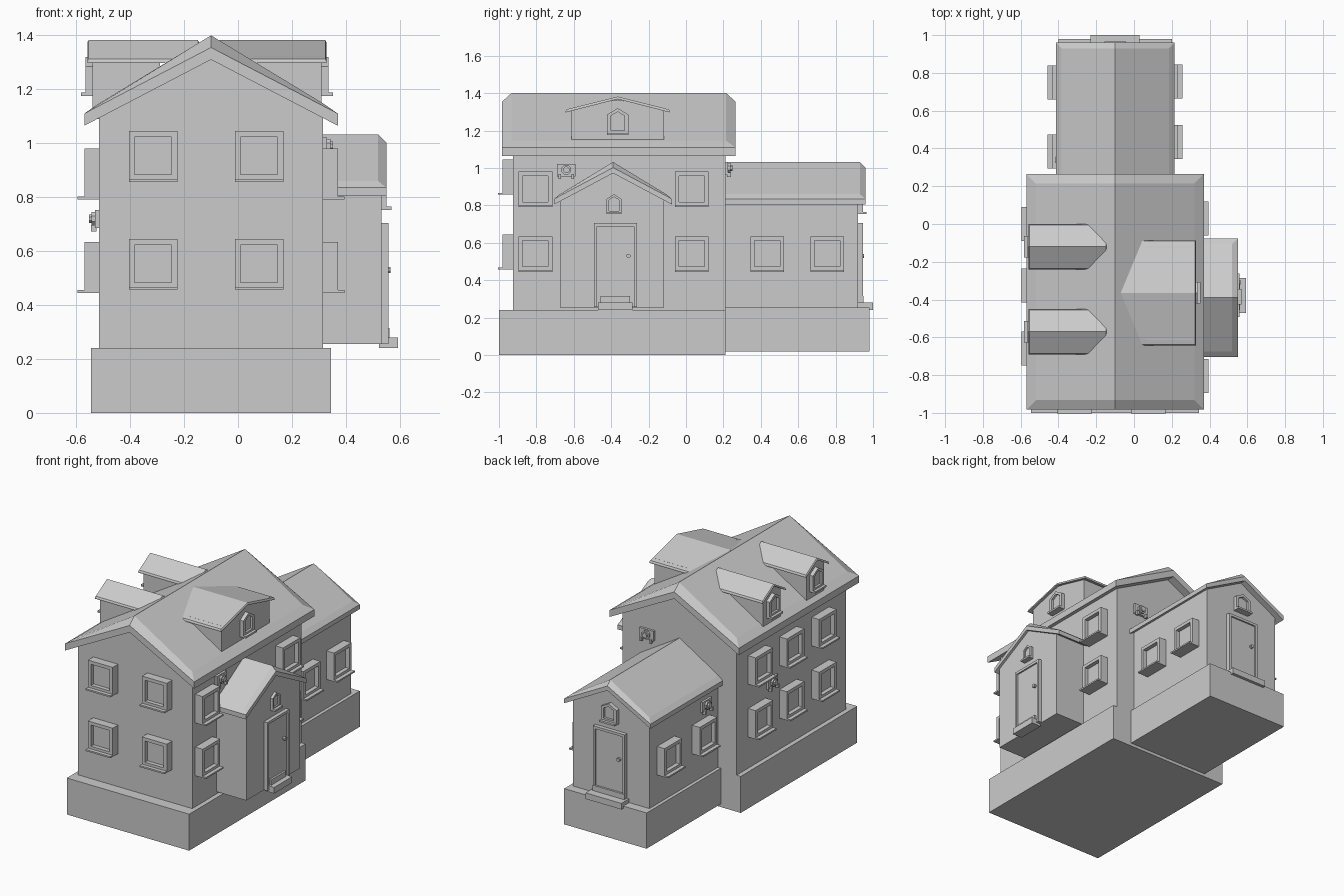
import bpy, bmesh, math
from mathutils import Matrix

if "Cube" in bpy.data.objects:
    bpy.data.objects.remove(bpy.data.objects["Cube"])

# Local frame of every part: u = across, d = outward from the wall, z = up.
FRONT, RIGHT, BACK, LEFT = 0, 90, 180, -90


def finish(name, bm, at, face):
    bmesh.ops.recalc_face_normals(bm, faces=bm.faces[:])
    me = bpy.data.meshes.new(name)
    bm.to_mesh(me)
    bm.free()
    ob = bpy.data.objects.new(name, me)
    ob.matrix_world = Matrix.Translation((at[0], at[1], 0)) @ Matrix.Rotation(math.radians(face), 4, 'Z')
    bpy.context.collection.objects.link(ob)


def prism(bm, pts, d0, d1):
    a = [bm.verts.new((u, -d0, z)) for u, z in pts]
    b = [bm.verts.new((u, -d1, z)) for u, z in pts]
    bm.faces.new(a)
    bm.faces.new(b)
    n = len(pts)
    for i in range(n):
        j = (i + 1) % n
        bm.faces.new((a[i], a[j], b[j], b[i]))


def ring(bm, outer, inner, d0, d1):
    loops = [[bm.verts.new((u, -d, z)) for u, z in pts]
             for pts, d in ((outer, d0), (outer, d1), (inner, d1), (inner, d0))]
    n = len(outer)
    for k in range(4):
        p, q = loops[k], loops[(k + 1) % 4]
        for i in range(n):
            j = (i + 1) % n
            bm.faces.new((p[i], p[j], q[j], q[i]))


def rect(hw, z0, z1, c=0):
    return [(c - hw, z0), (c + hw, z0), (c + hw, z1), (c - hw, z1)]


def gable(hw, z0, z1, peak):
    return [(-hw, z0), (hw, z0), (hw, z1), (0, peak), (-hw, z1)]


def disc(r, z, n=8, c=0):
    return [(c + r * math.cos(2 * math.pi * (i + .5) / n), z + r * math.sin(2 * math.pi * (i + .5) / n))
            for i in range(n)]


def solid(name, pts, d0, d1, at, face):
    bm = bmesh.new()
    prism(bm, pts, d0, d1)
    finish(name, bm, at, face)


def roof(name, at, face, d0, d1, hw, low, high, t, inset, top_eave):
    """Pitched slab: soffit, fascia of height t, then a chamfer up to the inset top."""
    bm = bmesh.new()
    layers = []
    for w, ze, zr, ins in ((hw, low, high - 2 * t, 0), (hw, low + t, high - t, 0),
                           (hw - inset, top_eave, high, inset)):
        a, b = d0 + ins, d1 - ins
        layers.append([bm.verts.new((u, -d, z)) for u, d, z in
                       ((-w, b, ze), (0, b, zr), (w, b, ze), (w, a, ze), (0, a, zr), (-w, a, ze))])
    for p, q in zip(layers, layers[1:]):
        for i in range(6):
            j = (i + 1) % 6
            bm.faces.new((p[i], p[j], q[j], q[i]))
    for l in (layers[0], layers[-1]):
        bm.faces.new((l[0], l[1], l[4], l[5]))
        bm.faces.new((l[1], l[2], l[3], l[4]))
    finish(name, bm, at, face)


def window(at, face, z):
    bm = bmesh.new()
    ring(bm, rect(.09, z, z + .185), rect(.068, z + .024, z + .163), -.01, .055)
    prism(bm, rect(.07, z + .02, z + .165), -.01, .028)
    prism(bm, rect(.09, z - .003, z + .007), -.01, .08)
    finish("window", bm, at, face)


def gable_window(at, face, hw, z0, peak, out):
    h = peak - z0
    m = hw * .35
    bm = bmesh.new()
    ring(bm, gable(hw, z0, z0 + h * .75, peak), gable(hw - m, z0 + m, z0 + h * .7, peak - m), -.01, out)
    prism(bm, gable(hw - m, z0 + m, z0 + h * .7, peak - m), -.01, out * .4)
    prism(bm, rect(hw, z0 - .004, z0 + .008), -.01, out + .018)
    finish("gable_window", bm, at, face)


def door(at, face, hw, step_hw):
    bm = bmesh.new()
    ring(bm, rect(hw, .256, .705), rect(hw - .016, .26, .688), -.01, .025)
    prism(bm, rect(hw - .014, .256, .69), -.01, .015)
    finish("door", bm, at, face)
    solid("door_knob", disc(.012, .53, c=hw - .045), .01, .032, at, face)
    bm = bmesh.new()
    prism(bm, rect(step_hw, .24, .28), -.01, .06 if face == RIGHT else .08)
    prism(bm, rect(step_hw - .015, .26, .315), -.01, .028)
    finish("door_step", bm, at, face)


def lamp(at, face, z):
    bm = bmesh.new()
    prism(bm, rect(.05, z - .03, z + .037), -.01, .015)
    prism(bm, disc(.028, z + .005), .01, .028)
    prism(bm, disc(.018, z + .005), .028, .038)
    for s in (-1, 1):
        prism(bm, rect(.007, z - .043, z - .018, s * .035), .01, .03)
    finish("wall_lamp", bm, at, face)


# Foundations
solid("main_foundation", rect(.445, 0, .24), -1.21, 0, (-.1, -1), FRONT)
solid("wing_foundation", rect(.3, .02, .255), -.8, 0, (-.1, .98), BACK)

# Main house, rear wing and porch walls
solid("main_walls", gable(.415, .23, 1.11, 1.325), -1.135, 0, (-.1, -.925), FRONT)
solid("wing_walls", gable(.278, .25, .835, .98), -.75, 0, (-.1, .92), BACK)
solid("porch_walls", gable(.278, .255, .835, .98), -.23, 0, (.533, -.395), RIGHT)

# Roofs
roof("main_roof", (-.1, -.925), FRONT, -1.19, .058, .47, 1.065, 1.40, .045, .05, 1.145)
roof("wing_roof", (-.1, .92), BACK, -.75, .04, .314, .805, 1.032, .03, .03, .86)
roof("porch_roof", (.533, -.39), RIGHT, -.27, .017, .314, .805, 1.032, .03, .03, .86)

# Dormers: two on the left slope, one wide on the right slope
for x, y, face, hw, deep in ((-.54, -.12, LEFT, .12, .395), (-.54, -.57, LEFT, .12, .395),
                             (.31, -.365, RIGHT, .278, .382)):
    solid("dormer_walls", gable(hw - .03, 1.09, 1.32, 1.365), -.25, 0, (x, y), face)
    roof("dormer_roof", (x, y), face, -deep, .018, hw, 1.297, 1.382, .007, .004, 1.313)
    gable_window((x, y), face, .057, 1.18, 1.32, .025)

# Windows
for x in (-.315, .078):
    for z in (.46, .86):
        window((x, -.925), FRONT, z)
for z in (.448, .795):
    for y in (-.805, .03):
        window((.315, y), RIGHT, z)
    for y in (0, -.325, -.66):
        window((-.515, y), LEFT, z)
for y in (.435, .755):
    window((.178, y), RIGHT, .448)
for y in (.385, .75):
    window((-.378, y), LEFT, .448)

# Doors with the small windows above them
door((.533, -.378), RIGHT, .115, .093)
gable_window((.533, -.385), RIGHT, .04, .757, .86, .018)
door((-.1, .92), BACK, .115, .13)
gable_window((-.1, .92), BACK, .057, .757, .88, .027)

# Wall lamps
lamp((.315, -.64), RIGHT, .985)
lamp((-.515, -.15), LEFT, .715)
lamp((.13, .21), BACK, .995)
lamp((-.378, .34), LEFT, .715)
